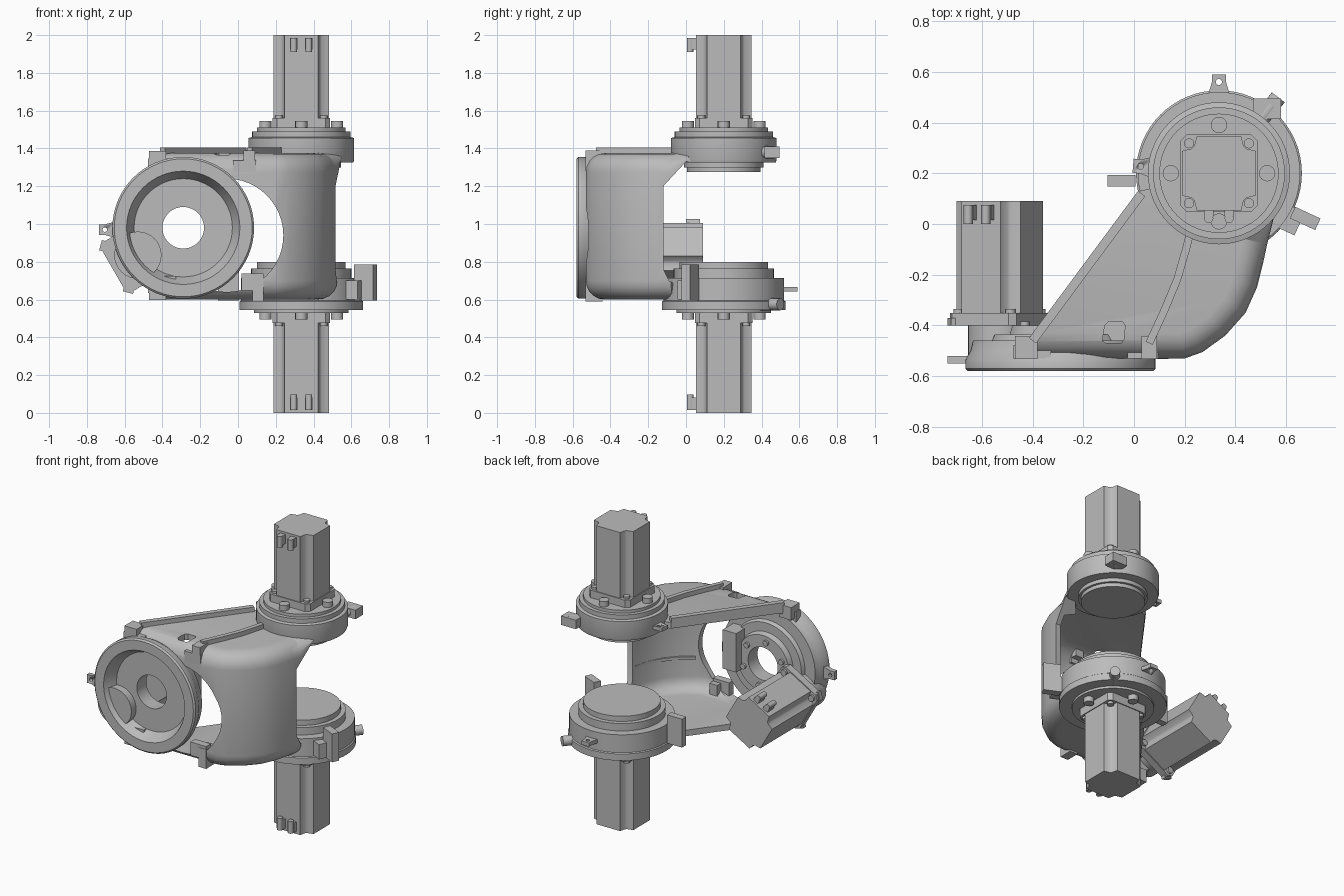
import bpy, bmesh, math
from mathutils import Matrix, Vector

if "Cube" in bpy.data.objects:
    bpy.data.objects.remove(bpy.data.objects["Cube"])

metal = bpy.data.materials.new("cast grey metal")
metal.use_nodes = True
grey = (0.5, 0.5, 0.5, 1)
metal.diffuse_color = grey
metal.node_tree.nodes["Principled BSDF"].inputs["Base Color"].default_value = grey

JOINT = Vector((0.335, 0.2, 0))          # vertical joint axis
RING = Vector((-0.29, 0, 0.98))          # front ring axis, along y
DRIVE = Vector((-0.53, 0, 0.835))        # side motor axis, along y
ALONG_Y = Matrix(((1, 0, 0), (0, 0, 1), (0, -1, 0))).to_4x4()   # local z -> +y


def finish(name, bm, matrix=Matrix(), smooth=True):
    bm.transform(matrix)
    bmesh.ops.recalc_face_normals(bm, faces=bm.faces)
    mesh = bpy.data.meshes.new(name)
    bm.to_mesh(mesh)
    bm.free()
    mesh.materials.append(metal)
    ob = bpy.data.objects.new(name, mesh)
    bpy.context.collection.objects.link(ob)
    if smooth:
        shade(ob)
    return ob


def shade(ob):
    bpy.ops.object.select_all(action='DESELECT')
    ob.select_set(True)
    bpy.context.view_layer.objects.active = ob
    bpy.ops.object.shade_smooth_by_angle(angle=math.radians(32))


def lathe(name, profile, matrix, closed=False, sides=48):
    """Revolve (radius, height) pairs about local z; open profiles get end caps."""
    bm = bmesh.new()
    rings = [[bm.verts.new((r * math.cos(a), r * math.sin(a), h))
              for a in (math.tau * i / sides for i in range(sides))] for r, h in profile]
    pairs = list(zip(rings, rings[1:])) + ([(rings[-1], rings[0])] if closed else [])
    for lo, hi in pairs:
        for i in range(sides):
            j = (i + 1) % sides
            bm.faces.new((lo[i], lo[j], hi[j], hi[i]))
    if not closed:
        bm.faces.new(rings[0])
        bm.faces.new(rings[-1])
    return finish(name, bm, matrix)


def rod(name, r, h0, h1, matrix, sides=24):
    return lathe(name, [(r, h0), (r, h1)], matrix, sides=sides)


def prism(name, plan, h0, h1, matrix=Matrix(), round_edges=0, radius=0.1):
    """Extrude a plan; round rims of its first round_edges sides."""
    bm = bmesh.new()
    lo = [bm.verts.new((x, y, h0)) for x, y in plan]
    hi = [bm.verts.new((x, y, h1)) for x, y in plan]
    n = len(plan)
    bm.faces.new(lo)
    bm.faces.new(hi)
    for i in range(n):
        j = (i + 1) % n
        bm.faces.new((lo[i], lo[j], hi[j], hi[i]))
    if round_edges:
        rims = [bm.edges.get((ring[i], ring[i + 1])) for ring in (lo, hi) for i in range(round_edges)]
        bmesh.ops.recalc_face_normals(bm, faces=bm.faces)
        bmesh.ops.bevel(bm, geom=rims, offset=radius, segments=5, profile=0.5, affect='EDGES')
    return finish(name, bm, matrix)


def box(name, centre, size, turn=0, matrix=Matrix()):
    x, y = size[0] / 2, size[1] / 2
    place = matrix @ Matrix.Translation(centre) @ Matrix.Rotation(math.radians(turn), 4, 'Z')
    return prism(name, [(-x, -y), (x, -y), (x, y), (-x, y)], -size[2] / 2, size[2] / 2, place)


def ribbon(name, path, width, h0, h1):
    pts = [Vector(p) for p in path]
    left, right = [], []
    for i, p in enumerate(pts):
        d = (pts[min(i + 1, len(pts) - 1)] - pts[max(i - 1, 0)]).normalized()
        n = Vector((-d.y, d.x)) * width / 2
        left.append(p + n)
        right.append(p - n)
    return prism(name, left + right[::-1], h0, h1)


def cut(ob, cutter):
    mod = ob.modifiers.new("cut", 'BOOLEAN')
    mod.operation, mod.solver, mod.object = 'DIFFERENCE', 'EXACT', cutter
    bpy.context.view_layer.objects.active = ob
    bpy.ops.object.modifier_apply(modifier=mod.name)
    bpy.data.objects.remove(cutter)


def lug(name, matrix, length=0.08, thick=0.03):
    """Tapered ear pointing along local +x, with a pin hole."""
    ear = prism(name, [(-0.03, -0.05), (length - 0.03, -0.028), (length, -0.028),
                       (length, 0.028), (length - 0.03, 0.028), (-0.03, 0.05)],
                -thick / 2, thick / 2, matrix)
    cut(ear, rod("pin_cutter", 0.012, -0.1, 0.1, matrix @ Matrix.Translation((length - 0.03, 0, 0)), 16))


def motor(label, matrix):
    """Servo motor rising along local z, sockets on its -y face."""
    s, c = 0.146, 0.088
    plan = []
    for k in range(4):
        turn = Matrix.Rotation(k * math.pi / 2, 2)
        plan += [turn @ Vector(p) for p in ((s, -c), (s, c), (s - 0.038, c + 0.009), (c + 0.009, s - 0.038))]
    prism(label + "_motor_body", plan, 0.03, 0.49, matrix)
    f, e = 0.152, 0.128
    prism(label + "_motor_flange", [(-e, -f), (e, -f), (f, -e), (f, e), (e, f), (-e, f), (-f, e), (-f, -e)],
          0.0, 0.05, matrix)
    for x in (-0.118, 0.118):
        for y in (-0.118, 0.118):
            rod(label + "_flange_bolt", 0.02, 0.045, 0.065, matrix @ Matrix.Translation((x, y, 0)), 12)
    for x in (-0.04, 0.04):
        box(label + "_socket_base", (x, -0.155, 0.445), (0.038, 0.03, 0.06), matrix=matrix)
        rod(label + "_socket_plug", 0.018, 0.40, 0.475, matrix @ Matrix.Translation((x, -0.178, 0)), 12)


# Housing shell: rounded outer block hollowed out and open at the back and left
outer = [(-0.47, -0.53), (0.2, -0.53), (0.27, -0.505), (0.36, -0.44), (0.44, -0.35), (0.485, -0.25),
         (0.51, -0.15), (0.525, -0.08), (0.56, 0.06), (0.34, 0.2), (0.02, 0.13)]
inner = [(-1, -0.495), (0.19, -0.495), (0.25, -0.47), (0.335, -0.41), (0.405, -0.33), (0.45, -0.24),
         (0.475, -0.15), (0.49, -0.08), (0.52, 0.06), (0.55, 0.7), (-1, 0.7)]
shell = prism("housing_shell", outer, 0.6, 1.375, round_edges=7)
cut(shell, prism("hollow_cutter", inner, 0.64, 1.335, round_edges=7, radius=0.085))
side_on = Matrix(((0, 0, 1), (1, 0, 0), (0, 1, 0))).to_4x4()
cut(shell, prism("back_cutter", [(-0.12, 0.76), (-0.09, 0.70), (0.0, 0.645), (0.7, 0.645), (0.7, 1.33),
                                 (0.0, 1.33), (-0.12, 1.2)], -1, 1, side_on))
front = Matrix.Translation(RING) @ ALONG_Y
cut(shell, rod("ring_cutter", 0.345, -0.8, -0.42, front, 48))
cut(shell, rod("crescent_cutter", 0.3, -0.8, -0.3,
               Matrix.Translation((-0.06, 0, 0.94)) @ ALONG_Y, 48))
window = [(-0.125, -0.46), (-0.11, -0.47), (-0.05, -0.47), (-0.04, -0.455), (-0.035, -0.4),
          (-0.045, -0.385), (-0.1, -0.385), (-0.115, -0.4)]
cut(shell, prism("window_cutter", window, 1.2, 1.5))
shade(shell)

# Raised rims on the housing roof and stiffening ribs inside
ribbon("left_roof_rim", [(-0.40, -0.46), (0.03, 0.12)], 0.035, 1.34, 1.405)
ribbon("right_roof_rim", [(0.06, -0.47), (0.12, -0.34), (0.17, -0.22), (0.205, -0.1), (0.22, -0.04)],
       0.03, 1.36, 1.405)
for z in (0.85, 1.1):
    ribbon("inner_rib", [(0.26, -0.47), (0.35, -0.405), (0.42, -0.32), (0.465, -0.24), (0.49, -0.14)],
           0.03, z - 0.01, z + 0.01)

# Corner blocks holding the front ring
for name, x, z, w, h in (("upper_left_block", -0.425, 1.345, 0.09, 0.085), ("upper_right_block", 0.06, 1.335, 0.06, 0.11),
                         ("lower_right_block", 0.107, 0.655, 0.058, 0.13), ("lower_left_block", -0.425, 0.64, 0.09, 0.085)):
    box(name, (x, -0.487, z), (w, 0.09, h))
    box(name + "_strut", (x * 0.9 - 0.02, -0.505, z + (0.98 - z) * 0.12), (w + 0.06, 0.05, 0.09))

# Front ring: stepped dish with a through bore
lathe("front_ring", [(0.365, -0.58), (0.375, -0.57), (0.375, -0.535), (0.355, -0.50), (0.345, -0.46), (0.27, -0.46),
                     (0.26, -0.435), (0.2, -0.435), (0.19, -0.40), (0.11, -0.40), (0.11, -0.50), (0.26, -0.50),
                     (0.29, -0.56), (0.30, -0.58)], front, closed=True, sides=64)
lug("ring_lug", Matrix.Translation((-0.655, -0.535, 0.97)) @ ALONG_Y @ Matrix.Rotation(math.pi, 4, 'Z'))
box("hub_bracket", (-0.08, -0.41, 1.03), (0.1, 0.13, 0.26))
for k in range(6):
    a = math.radians(60 * k + 20)
    rod("hub_bolt", 0.018, -0.41, -0.385,
        front @ Matrix.Translation((0.15 * math.cos(a), 0.15 * math.sin(a), 0)), 12)

# Side motor with its drive casing
drive = Matrix.Translation(DRIVE) @ ALONG_Y
rod("drive_casing", 0.125, -0.55, -0.39, drive, 32)
c, s = math.cos(math.pi / 6), math.sin(math.pi / 6)
tilt = Matrix(((c, s, 0), (0, 0, 1), (s, -c, 0))).to_4x4()
motor("side", Matrix.Translation(DRIVE + Vector((0, -0.40, 0))) @ tilt)
for a in (165, 255):
    lug("drive_lug", Matrix.Translation(DRIVE + Vector((0, -0.385, 0))) @ ALONG_Y
        @ Matrix.Rotation(math.radians(-a), 4, 'Z') @ Matrix.Translation((0.135, 0, 0)), 0.07)

# Vertical joint: upper and lower stepped drums
axis = Matrix.Translation(JOINT)
lathe("upper_drum", [(0.195, 1.275), (0.195, 1.30), (0.21, 1.30), (0.21, 1.325), (0.275, 1.325), (0.28, 1.34),
                     (0.28, 1.455), (0.26, 1.46), (0.26, 1.49), (0.235, 1.49), (0.235, 1.51)], axis, sides=64)
lathe("lower_drum", [(0.25, 0.53), (0.25, 0.545), (0.327, 0.545), (0.327, 0.59), (0.32, 0.595), (0.32, 0.715),
                     (0.265, 0.715), (0.265, 0.765), (0.235, 0.765), (0.235, 0.8)], axis, sides=64)

# Upper and lower motors, with plates and bolts on the drums
for label, z, sign in (("upper", 1.51, 1), ("lower", 0.49 + 0.04, -1)):
    base = Matrix.Translation(JOINT + Vector((0, 0, z))) @ Matrix.Diagonal((1, 1, sign, 1))
    scale = Matrix.Diagonal((1, 1, (2 - z if sign > 0 else z) / 0.49, 1))
    motor(label, base @ scale)
    for k in range(4):
        a = k * math.pi / 2
        rod(label + "_drum_bolt", 0.032, -0.02, 0.035,
            base @ Matrix.Translation((0.19 * math.cos(a), 0.19 * math.sin(a), 0)), 16)

# Pipe stubs, lugs and stop blocks around the drums
for name, z, r in (("upper_stub", 1.38, 0.24), ("lower_stub", 0.575, 0.28)):
    out = Matrix.Translation(JOINT + Vector((0, 0, z))) @ Matrix.Rotation(math.radians(52), 4, 'Z')
    rod(name, 0.032, r - 0.03, r + 0.1, out @ Matrix.Rotation(math.pi / 2, 4, 'Y'), 20)
box("upper_stub_boss", (0.525, 0.455, 1.38), (0.11, 0.08, 0.06))
for name, z, angle, r in (("back_lug", 0.655, 90, 0.315), ("upper_side_lug", 1.38, 175, 0.265)):
    lug(name, Matrix.Translation(JOINT + Vector((0, 0, z))) @ Matrix.Rotation(math.radians(angle), 4, 'Z')
        @ Matrix.Translation((r, 0, 0)), 0.075, 0.025)
box("right_stop_block", (-0.05, 0.17, 0.69), (0.11, 0.045, 0.19))
box("left_stop_block", (0.675, 0.022, 0.69), (0.11, 0.05, 0.19), -25)
box("left_stop_foot", (0.59, 0.03, 0.65), (0.14, 0.1, 0.1), -25)
